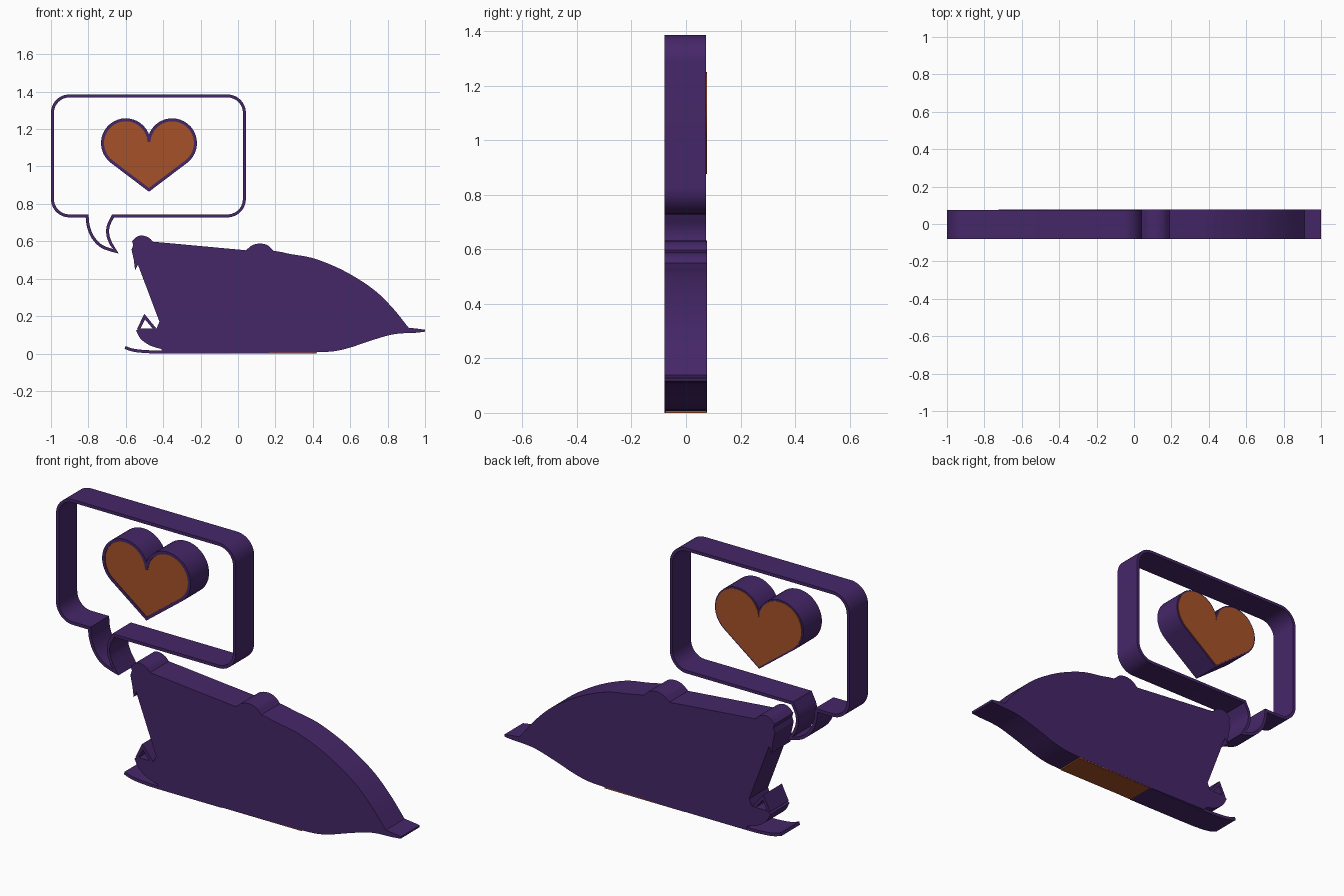
import bpy, bmesh
from math import cos, sin, radians
from mathutils import Vector

if "Cube" in bpy.data.objects:
    bpy.data.objects.remove(bpy.data.objects["Cube"])

FRONT, BACK = -0.079, 0.074
W = 0.016


def material(name, rgb):
    m = bpy.data.materials.new(name)
    m.diffuse_color = (*rgb, 1)
    m.use_nodes = True
    m.node_tree.nodes["Principled BSDF"].inputs["Base Color"].default_value = m.diffuse_color
    return m


purple = material("purple", (0.06, 0.02, 0.14))
orange = material("orange", (0.38, 0.085, 0.022))


def arc(cx, cz, r, a0, a1, n=12):
    return [(cx + r * cos(radians(a0 + (a1 - a0) * i / n)),
             cz + r * sin(radians(a0 + (a1 - a0) * i / n))) for i in range(n + 1)]


def smooth(pts, n=5):
    """Catmull-Rom curve through the points."""
    p = [Vector(q) for q in pts]
    p = [2 * p[0] - p[1]] + p + [2 * p[-1] - p[-2]]
    out = []
    for i in range(1, len(p) - 2):
        a, b, c, d = p[i - 1:i + 3]
        for k in range(n):
            t = k / n
            out.append(tuple(0.5 * (2 * b + (c - a) * t + (2 * a - 5 * b + 4 * c - d) * t * t
                                    + (3 * b - a - 3 * c + d) * t ** 3)))
    return out + [tuple(p[-2])]


def finish(bm, name, mat):
    bmesh.ops.recalc_face_normals(bm, faces=bm.faces[:])
    me = bpy.data.meshes.new(name)
    bm.to_mesh(me)
    bm.free()
    me.materials.append(mat)
    ob = bpy.data.objects.new(name, me)
    bpy.context.collection.objects.link(ob)
    bpy.ops.object.select_all(action='DESELECT')
    ob.select_set(True)
    bpy.context.view_layer.objects.active = ob
    bpy.ops.object.shade_smooth_by_angle(angle=radians(30))
    return ob


def slab(name, pts, mat, y0=FRONT, y1=BACK):
    """Solid extrusion of an x-z outline."""
    bm = bmesh.new()
    face = bm.faces.new([bm.verts.new((x, y0, z)) for x, z in pts])
    ext = bmesh.ops.extrude_face_region(bm, geom=[face], use_keep_orig=True)
    moved = [g for g in ext["geom"] if isinstance(g, bmesh.types.BMVert)]
    bmesh.ops.translate(bm, verts=moved, vec=(0, y1 - y0, 0))
    return finish(bm, name, mat)


def band(name, pts, mat, closed=True, width=W):
    """Deep ribbon with constant wall thickness along an x-z path."""
    p = [Vector(q) for q in pts]
    n = len(p)
    bm = bmesh.new()
    rings = []
    for i in range(n):
        prev = p[i - 1] if closed or i else None
        nxt = p[(i + 1) % n] if closed or i < n - 1 else None
        d0 = (p[i] - prev).normalized() if prev is not None else (nxt - p[i]).normalized()
        d1 = (nxt - p[i]).normalized() if nxt is not None else d0
        n0, n1 = Vector((-d0.y, d0.x)), Vector((-d1.y, d1.x))
        m = (n0 + n1).normalized()
        off = m * (width / 2 / max(m.dot(n0), 0.45))
        a, b = p[i] + off, p[i] - off
        rings.append([bm.verts.new(v) for v in ((a.x, FRONT, a.y), (b.x, FRONT, b.y),
                                                (b.x, BACK, b.y), (a.x, BACK, a.y))])
    for i in range(n if closed else n - 1):
        r, s = rings[i], rings[(i + 1) % n]
        for k in range(4):
            bm.faces.new((r[k], r[(k + 1) % 4], s[(k + 1) % 4], s[k]))
    if not closed:
        bm.faces.new(rings[0])
        bm.faces.new(rings[-1])
    return finish(bm, name, mat)


# speech bubble frame with its curved tail
L, R, B, T, r = -0.992, 0.034, 0.736, 1.377, 0.09
bubble = (arc(R - r, B + r, r, -90, 0) + arc(R - r, T - r, r, 0, 90)
          + arc(L + r, T - r, r, 90, 180) + arc(L + r, B + r, r, 180, 270)
          + smooth([(-0.807, B), (-0.80, 0.68), (-0.775, 0.62), (-0.727, 0.572), (-0.652, 0.545)])
          + smooth([(-0.68, 0.588), (-0.695, 0.63), (-0.694, 0.68), (-0.668, B)]))
band("speech_bubble", bubble, purple)

# heart: rim and coloured filling
cx, rad = -0.476, 0.122
heart = (arc(cx - 0.124, 1.125, 0.1245, 6, 232, 24) + [(cx, 0.875)]
         + arc(cx + 0.124, 1.125, 0.1245, -52, 174, 24))
band("heart_rim", heart, purple)
slab("heart_fill", heart, orange, FRONT + 0.003, BACK + 0.003)

# animal body silhouette: head, eye bump, arched back, tail, belly, jaw
body = (smooth([(-0.567, 0.60), (-0.54, 0.625), (-0.51, 0.631), (-0.475, 0.618), (-0.455, 0.598)], 3)
        + smooth([(0.043, 0.552), (0.075, 0.578), (0.118, 0.588), (0.16, 0.578), (0.19, 0.549)])
        + smooth([(0.23, 0.543), (0.28, 0.532), (0.40, 0.51), (0.53, 0.46), (0.64, 0.40),
                  (0.74, 0.33), (0.83, 0.24), (0.912, 0.138)])
        + [(0.96, 0.133), (1.0, 0.127), (0.998, 0.116)]
        + smooth([(0.95, 0.111), (0.865, 0.107), (0.80, 0.096), (0.695, 0.064), (0.60, 0.032),
                  (0.52, 0.013), (0.44, 0.007)])
        + [(-0.04, 0.002), (-0.40, 0.006)]
        + smooth([(-0.41, 0.024), (-0.47, 0.043), (-0.52, 0.078), (-0.545, 0.123)], 4)
        + [(-0.52, 0.135), (-0.435, 0.135), (-0.42, 0.17), (-0.535, 0.475), (-0.55, 0.445),
           (-0.557, 0.50), (-0.569, 0.555), (-0.56, 0.58)])
slab("body", body, purple, FRONT, BACK + 0.003)

# tooth outline in the mouth
band("tooth", [(-0.533, 0.128), (-0.499, 0.197), (-0.445, 0.132)], purple, closed=False)

# curled ground line under the jaw
band("ground_line", smooth([(-0.604, 0.032), (-0.56, 0.018), (-0.50, 0.011), (-0.40, 0.008),
                            (-0.04, 0.008)]), purple, closed=False)

# coloured underside strip
slab("belly_strip", [(-0.05, 0.0), (0.42, 0.0), (0.42, 0.02), (-0.05, 0.02)], orange,
     FRONT + 0.004, BACK + 0.002)
